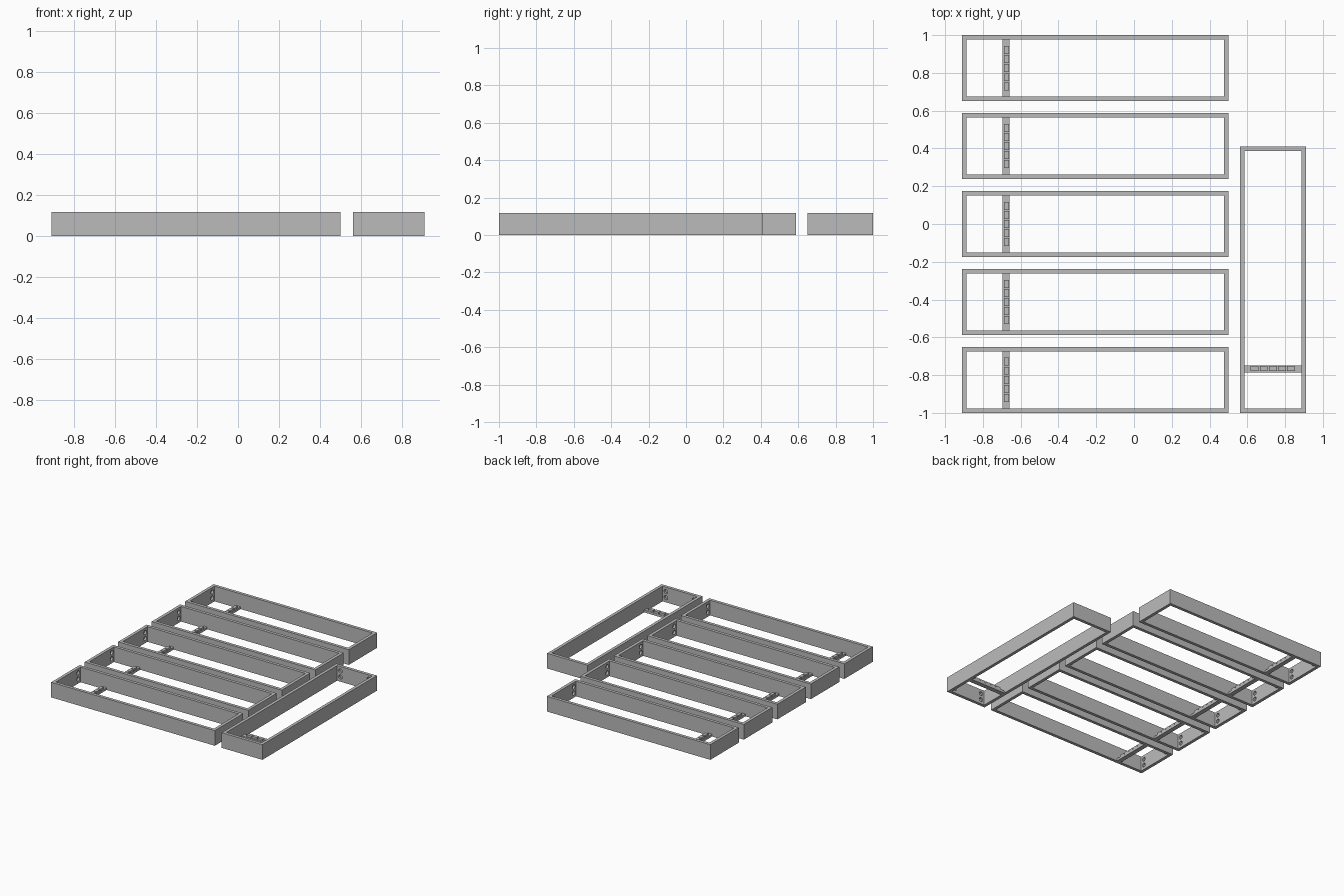
import bpy, bmesh, math
from mathutils import Matrix, Vector

if "Cube" in bpy.data.objects:
    bpy.data.objects.remove(bpy.data.objects["Cube"])

L, W, H, T = 1.41, 0.35, 0.118, 0.024   # frame length, width, height, wall

grey = bpy.data.materials.new("grey")
grey.diffuse_color = (0.5, 0.5, 0.5, 1)
grey.use_nodes = True
grey.node_tree.nodes["Principled BSDF"].inputs["Base Color"].default_value = grey.diffuse_color


def finish(bm, name, matrix):
    mesh = bpy.data.meshes.new(name)
    bmesh.ops.recalc_face_normals(bm, faces=bm.faces)
    bm.to_mesh(mesh)
    bm.free()
    mesh.materials.append(grey)
    obj = bpy.data.objects.new(name, mesh)
    obj.matrix_world = matrix
    bpy.context.collection.objects.link(obj)
    return obj


def box(bm, lo, hi):
    lo, hi = Vector(lo), Vector(hi)
    size = hi - lo
    bmesh.ops.create_cube(bm, size=1, matrix=Matrix.Translation((lo + hi) / 2)
                          @ Matrix.Diagonal((*size, 1)))


def wall_loop(name, matrix):
    # closed rectangular rim, open above and below
    bm = bmesh.new()
    rings = []
    for inset, z in ((0, 0), (0, H), (T, H), (T, 0)):
        x, y = L / 2 - inset, W / 2 - inset
        rings.append([bm.verts.new((sx * x, sy * y, z))
                      for sx, sy in ((-1, -1), (1, -1), (1, 1), (-1, 1))])
    for i in range(4):
        a, b = rings[i], rings[(i + 1) % 4]
        for j in range(4):
            k = (j + 1) % 4
            bm.faces.new((a[j], a[k], b[k], b[j]))
    return finish(bm, name, matrix)


def end_sockets(name, matrix):
    # cutter for the blind round sockets inside both end walls
    bm = bmesh.new()
    for sx in (-1, 1):
        for sy in (-1, 1):
            for z in (0.036, 0.084):
                bmesh.ops.create_cone(
                    bm, cap_ends=True, segments=24, radius1=0.016, radius2=0.016,
                    depth=0.03,
                    matrix=Matrix.Translation((sx * (L / 2 - T), sy * 0.122, z))
                    @ Matrix.Rotation(math.pi / 2, 4, 'Y'))
    cutter = finish(bm, name, matrix)
    cutter.hide_render = True
    cutter.hide_viewport = True
    return cutter


def cross_bar(name, matrix):
    # low strip between the long walls, carrying a row of raised blocks
    x = -L / 2 + 0.232
    bm = bmesh.new()
    box(bm, (x - 0.018, -W / 2 + T - 0.002, 0), (x + 0.018, W / 2 - T + 0.002, 0.018))
    for i in range(5):
        y = (i - 2) * 0.048
        box(bm, (x - 0.010, y - 0.021, 0.016), (x + 0.016, y + 0.021, 0.034))
    return finish(bm, name, matrix)


def frame(index, matrix):
    rim = wall_loop(f"frame_{index}", matrix)
    cut = rim.modifiers.new("sockets", 'BOOLEAN')
    cut.operation = 'DIFFERENCE'
    cut.solver = 'EXACT'
    cut.object = end_sockets(f"socket_cutter_{index}", matrix)
    cross_bar(f"cross_bar_{index}", matrix)


# five stacked frames, then one turned upright beside them
for i in range(5):
    frame(i + 1, Matrix.Translation((-0.205, 0.825 - i * 0.4125, 0)))
frame(6, Matrix.Translation((0.735, -0.295, 0)) @ Matrix.Rotation(math.pi / 2, 4, 'Z'))
